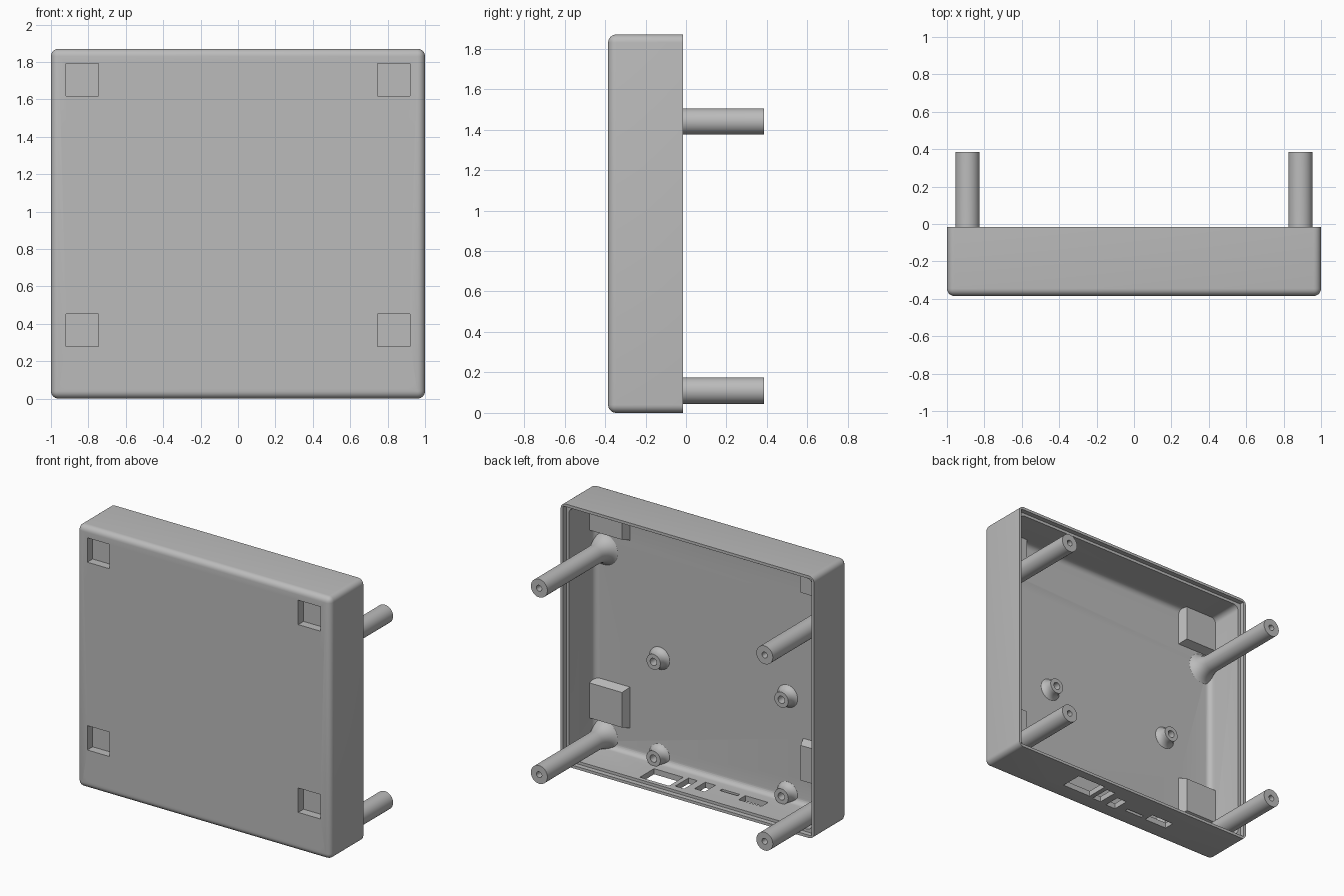
import bpy, bmesh, math
from mathutils import Vector

cube = bpy.data.objects.get("Cube")
if cube:
    bpy.data.objects.remove(cube, do_unlink=True)

grey = bpy.data.materials.new("light grey")
grey.use_nodes = True
COLOR = (0.5, 0.5, 0.5, 1)
grey.diffuse_color = COLOR
grey.node_tree.nodes["Principled BSDF"].inputs["Base Color"].default_value = COLOR

FRONT, BACK, TOP = -0.385, -0.015, 1.87
WALL = 0.04
FLOOR = FRONT + WALL


def finish(bm, name):
    bmesh.ops.recalc_face_normals(bm, faces=bm.faces[:])
    mesh = bpy.data.meshes.new(name)
    bm.to_mesh(mesh)
    bm.free()
    mesh.materials.append(grey)
    obj = bpy.data.objects.new(name, mesh)
    bpy.context.scene.collection.objects.link(obj)
    return obj


def box(name, lo, hi, bevel=0, grow=0):
    """Box between two corners; rounds all but the rear edges, or flares the front side by grow."""
    bm = bmesh.new()
    bmesh.ops.create_cube(bm, size=1)
    lo, hi = Vector(lo), Vector(hi)
    for v in bm.verts:
        sign = v.co * 2
        v.co = (lo + hi) / 2 + (hi - lo) * v.co
        if sign.y < 0:
            v.co.x += sign.x * grow
            v.co.z += sign.z * grow
    if bevel:
        edges = [e for e in bm.edges if min(v.co.y for v in e.verts) < hi.y - 1e-4]
        bmesh.ops.bevel(bm, geom=edges, offset=bevel, segments=6, profile=0.5, affect='EDGES')
    return finish(bm, name)


def lathe(name, x, z, profile, sides=40):
    """Closed (radius, y) profile turned about an axis along y."""
    bm = bmesh.new()
    rings = []
    for i in range(sides):
        a = math.tau * i / sides
        rings.append([bm.verts.new((x + r * math.cos(a), y, z + r * math.sin(a)))
                      for r, y in profile])
    n = len(profile)
    for i in range(sides):
        a, b = rings[i], rings[(i + 1) % sides]
        for j in range(n):
            k = (j + 1) % n
            bm.faces.new((a[j], a[k], b[k], b[j]))
    return finish(bm, name)


def disc_cutter(x, z, radius, y0, y1):
    bm = bmesh.new()
    bmesh.ops.create_cone(bm, cap_ends=True, segments=40, radius1=radius, radius2=radius, depth=y1 - y0)
    for v in bm.verts:
        v.co = (x + v.co.x, (y0 + y1) / 2 + v.co.z, z + v.co.y)
    return finish(bm, "hole_cutter")


def combine(target, tool, operation):
    mod = target.modifiers.new("join", 'BOOLEAN')
    mod.operation, mod.solver, mod.object = operation, 'EXACT', tool
    bpy.context.view_layer.update()
    graph = bpy.context.evaluated_depsgraph_get()
    mesh = bpy.data.meshes.new_from_object(target.evaluated_get(graph))
    target.modifiers.clear()
    target.data = mesh
    bpy.data.objects.remove(tool, do_unlink=True)


def flare(r_top, r_base, y_top, steps=7):
    """Concave fillet from the floor up to a post."""
    pts = []
    y_base = FLOOR - 0.01
    for i in range(steps + 1):
        a = math.pi / 2 * i / steps
        pts.append((r_base - (r_base - r_top) * math.sin(a),
                    y_top - (y_top - y_base) * math.cos(a)))
    return pts


def clip(obj):
    combine(obj, box("clip", (-0.985, FRONT - 0.1, 0.015), (0.985, 0.6, TOP - 0.015)), 'INTERSECT')


# Open-backed case with a stepped rim
shell = box("case_shell", (-1, FRONT, 0), (1, BACK, TOP), bevel=0.04)
combine(shell, box("cavity", (-1 + WALL, FLOOR, WALL), (1 - WALL, 0.2, TOP - WALL), bevel=0.04), 'DIFFERENCE')
combine(shell, box("rim_step", (-0.98, -0.05, 0.02), (0.98, 0.2, TOP - 0.02)), 'DIFFERENCE')

# Square front pockets with raised backs inside
for side in (-1, 1):
    for z in (0.365, 1.705):
        x0, x1 = sorted((side * 0.705, side * 0.96))
        combine(shell, box("boss", (x0, FLOOR - 0.01, z - 0.125), (x1, FLOOR + 0.06, z + 0.125),
                           grow=0.025), 'UNION')
        x0, x1 = sorted((side * 0.745, side * 0.92))
        combine(shell, box("pocket", (x0, FRONT - 0.1, z - 0.087), (x1, FRONT + 0.06, z + 0.087)),
                'DIFFERENCE')

# Connector openings in the bottom wall: x range, y range, rounding
ports = [(0.19, 0.42, -0.24, -0.08), (0.085, 0.155, -0.25, -0.1), (-0.05, 0.03, -0.26, -0.14),
         (-0.26, -0.12, -0.235, -0.21), (-0.48, -0.3, -0.24, -0.165)]
for x0, x1, y0, y1 in ports:
    combine(shell, box("port", (x0, y0, -0.1), (x1, y1, 0.1)), 'DIFFERENCE')

# Long screw posts, bored through and counterbored from the front
for side_name, x in (("right", -0.89), ("left", 0.89)):
    for level, z in (("lower", 0.11), ("upper", 1.44)):
        combine(shell, disc_cutter(x, z, 0.056, FRONT - 0.1, FLOOR + 0.08), 'DIFFERENCE')
        profile = [(0.046, FRONT), (0.056, FRONT), (0.056, FLOOR - 0.01)]
        profile += flare(0.065, 0.14, FLOOR + 0.11)
        profile += [(0.065, 0.385), (0.021, 0.385), (0.021, FRONT + 0.2), (0.046, FRONT + 0.2)]
        post = lathe(f"{side_name}_{level}_screw_post", x, z, profile)
        clip(post)

# Short board standoffs on the inner floor
for side_name, x in (("right", -0.56), ("left", 0.45)):
    for level, z in (("lower", 0.09), ("upper", 0.78)):
        profile = flare(0.055, 0.11, -0.295)
        profile += [(0.055, -0.275), (0.026, -0.275), (0.026, FLOOR - 0.01)]
        standoff = lathe(f"{side_name}_{level}_standoff", x, z, profile, sides=32)
        clip(standoff)

# Smooth rounded parts, keep edges crisp
bpy.ops.object.select_all(action='DESELECT')
for obj in bpy.context.scene.objects:
    if obj.type == 'MESH':
        obj.select_set(True)
        bpy.context.view_layer.objects.active = obj
bpy.ops.object.shade_smooth_by_angle(angle=math.radians(30))
